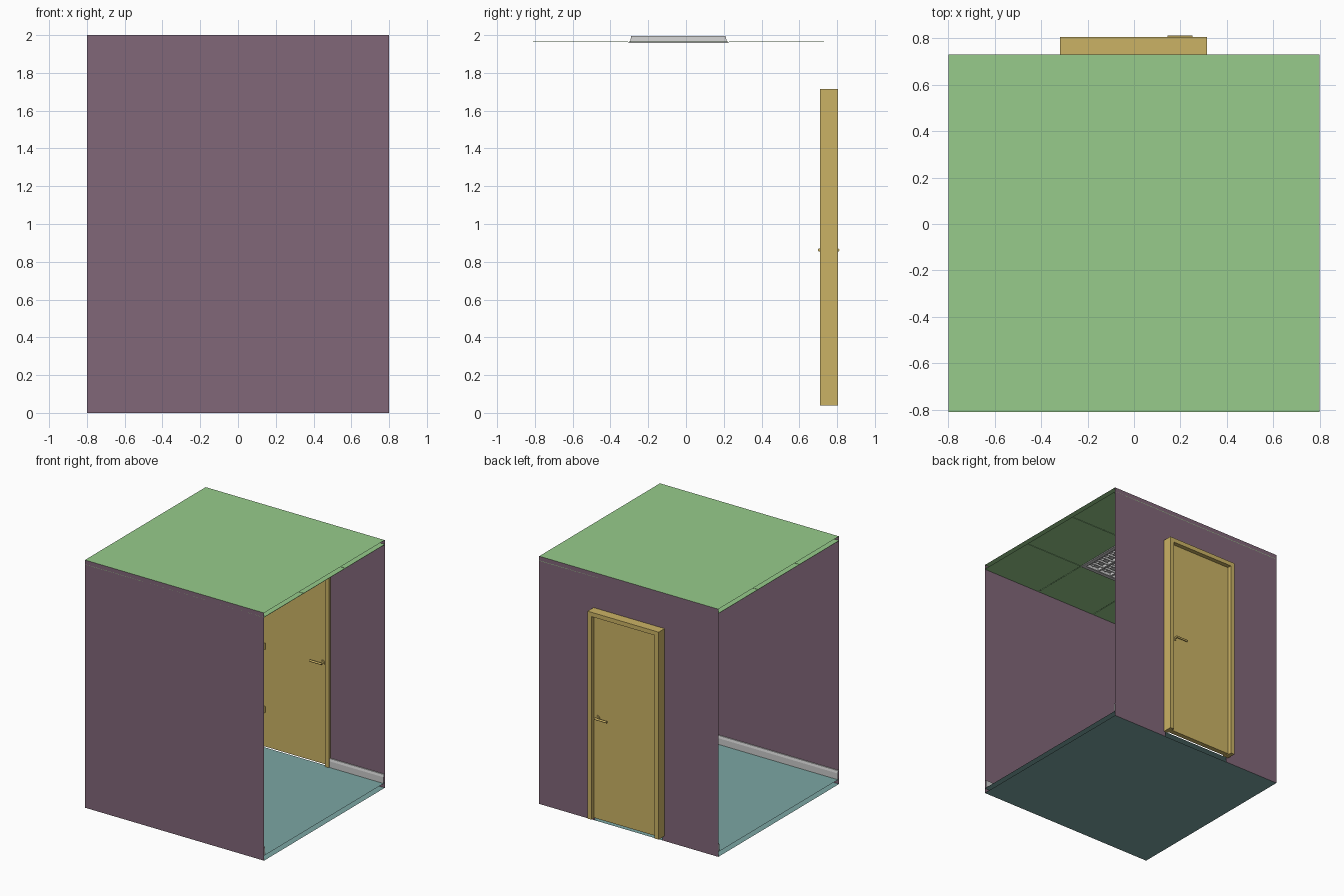
import bpy, bmesh, math
from mathutils import Matrix, Vector

if "Cube" in bpy.data.objects:
    bpy.data.objects.remove(bpy.data.objects["Cube"])


def material(name, rgb):
    m = bpy.data.materials.new(name)
    m.diffuse_color = (*rgb, 1)
    m.use_nodes = True
    m.node_tree.nodes["Principled BSDF"].inputs["Base Color"].default_value = m.diffuse_color
    return m


PURPLE = material("wall_paint", (0.22, 0.135, 0.19))
GREEN = material("ceiling_green", (0.31, 0.6, 0.26))
TEAL = material("floor_teal", (0.2, 0.38, 0.37))
GOLD = material("door_wood", (0.6, 0.45, 0.13))

X, Y0, Y1, H = 0.8, -0.81, 0.73, 2.0
FLOOR, CEIL = 0.04, 1.963
YC = (Y0 + Y1) / 2


def finish(name, bm, mat=None):
    me = bpy.data.meshes.new(name)
    bm.to_mesh(me)
    bm.free()
    ob = bpy.data.objects.new(name, me)
    bpy.context.collection.objects.link(ob)
    if mat:
        me.materials.append(mat)
    return ob


def add_box(bm, x0, x1, y0, y1, z0, z1):
    m = Matrix.Translation(((x0 + x1) / 2, (y0 + y1) / 2, (z0 + z1) / 2))
    bmesh.ops.create_cube(bm, size=1, matrix=m @ Matrix.Diagonal((x1 - x0, y1 - y0, z1 - z0, 1)))


def add_rod(bm, a, b, r, sides=16):
    a, b = Vector(a), Vector(b)
    rot = (b - a).to_track_quat('Z', 'Y').to_matrix().to_4x4()
    res = bmesh.ops.create_cone(bm, cap_ends=True, segments=sides, radius1=r, radius2=r,
                                depth=(b - a).length, matrix=Matrix.Translation((a + b) / 2) @ rot)
    for f in {f for v in res['verts'] for f in v.link_faces}:
        f.smooth = len(f.verts) == 4


def sheet(name, points, mat):
    bm = bmesh.new()
    bm.faces.new([bm.verts.new(p) for p in points])
    return finish(name, bm, mat)


def level(name, z, mat):
    return sheet(name, [(-X, Y0, z), (X, Y0, z), (X, Y1, z), (-X, Y1, z)], mat)


# Floors, roof and walls are thin sheets; both sides of the room are open
level("floor_base", 0, TEAL).data.flip_normals()
level("floor_surface", FLOOR, TEAL)
level("roof", H, GREEN)
sheet("front_wall", [(-X, Y0, 0), (X, Y0, 0), (X, Y0, H), (-X, Y0, H)], PURPLE)
W, HT = 0.3, 1.69
sheet("back_wall", [(x, Y1, z) for x, z in
                    [(X, 0), (W, 0), (W, HT), (-W, HT), (-W, 0), (-X, 0), (-X, H), (X, H)]], PURPLE)


# Baseboards: open extruded profile along the walls
def baseboard(name, xa, xb, y, side):
    prof = [(0.014, FLOOR), (0.014, 0.09), (0.009, 0.11), (0, 0.11)]
    bm = bmesh.new()
    rows = [[bm.verts.new((x, y + side * d, z)) for d, z in prof] for x in (xa, xb)]
    for i in range(len(prof) - 1):
        bm.faces.new((rows[0][i], rows[0][i + 1], rows[1][i + 1], rows[1][i]))
    bmesh.ops.recalc_face_normals(bm, faces=bm.faces)
    finish(name, bm)


baseboard("front_baseboard", -X, X, Y0, 1)
baseboard("back_baseboard_left", -X, -0.32, Y1, -1)
baseboard("back_baseboard_right", 0.315, X, Y1, -1)

# Suspended ceiling: 3 x 3 tiles, the middle one is the lamp
LX, LY = 0.27, 0.265
xs, ys = [-X, -LX, LX, X], [Y0, YC - LY, YC + LY, Y1]
bm = bmesh.new()
g = 0.002
for i in range(3):
    for j in range(3):
        if (i, j) != (1, 1):
            add_box(bm, xs[i] + g * (i > 0), xs[i + 1] - g * (i < 2),
                    ys[j] + g * (j > 0), ys[j + 1] - g * (j < 2), CEIL, CEIL + 0.003)
finish("ceiling_tiles", bm, GREEN)

# Lamp housing: tapered tray, open below
bm = bmesh.new()
lo, hi = [[bm.verts.new((sx * a, YC + sy * a, z)) for sx, sy in ((-1, -1), (1, -1), (1, 1), (-1, 1))]
          for a, z in ((0.256, CEIL), (0.25, 1.996))]
for i in range(4):
    j = (i + 1) % 4
    bm.faces.new((lo[i], lo[j], hi[j], hi[i]))
bm.faces.new(hi)
finish("lamp_housing", bm)

# Lamp rim
bm = bmesh.new()
for s in (-1, 1):
    a, b = sorted((s * 0.24, s * LX))
    add_box(bm, a, b, YC - LY, YC + LY, 1.957, 1.964)
    a, b = sorted((YC + s * 0.235, YC + s * LY))
    add_box(bm, -0.24, 0.24, a, b, 1.957, 1.964)
finish("lamp_rim", bm)

# Lamp louvres and tubes
bm = bmesh.new()
for i in range(1, 4):
    x = -0.24 + i * 0.12
    add_box(bm, x - 0.008, x + 0.008, YC - 0.235, YC + 0.235, 1.96, 1.985)
for i in range(4):
    x = -0.24 + i * 0.12
    for j in range(1, 8):
        y = YC - 0.235 + j * 0.47 / 8
        add_box(bm, x, x + 0.12, y - 0.002, y + 0.002, 1.961, 1.978)
finish("lamp_louvres", bm)
bm = bmesh.new()
for i in range(4):
    x = -0.18 + i * 0.12
    add_rod(bm, (x, YC - 0.235, 1.986), (x, YC + 0.235, 1.986), 0.008, 12)
finish("lamp_tubes", bm)

# Door frame: one U profile pushed through the wall
outer = [(-0.32, FLOOR), (-0.32, 1.715), (0.315, 1.715), (0.315, FLOOR)]
inner = [(0.28, FLOOR), (0.28, 1.68), (-0.285, 1.68), (-0.285, FLOOR)]
bm = bmesh.new()
f = bm.faces.new([bm.verts.new((x, 0.71, z)) for x, z in outer + inner])
ext = bmesh.ops.extrude_face_region(bm, geom=[f])
bmesh.ops.translate(bm, vec=(0, 0.096, 0), verts=[v for v in ext['geom'] if isinstance(v, bmesh.types.BMVert)])
bmesh.ops.recalc_face_normals(bm, faces=bm.faces)
finish("door_frame", bm, GOLD)

# Door leaf
bm = bmesh.new()
add_box(bm, -0.282, 0.277, 0.735, 0.775, 0.045, 1.677)
finish("door_leaf", bm, GOLD)

# Handles on both faces: round plate, neck and lever
for name, y, tip in (("inner_handle", 0.735, 0.706), ("outer_handle", 0.775, 0.804)):
    s = 1 if tip > y else -1
    bm = bmesh.new()
    add_rod(bm, (0.245, y, 0.862), (0.245, y + s * 0.006, 0.862), 0.019, 20)
    add_rod(bm, (0.245, y, 0.862), (0.245, tip, 0.862), 0.008)
    add_rod(bm, (0.252, tip, 0.862), (0.145, tip, 0.862), 0.008)
    finish(name, bm, GOLD)

# Hinges on the room side
bm = bmesh.new()
for z in (0.345, 0.855, 1.37):
    add_rod(bm, (-0.277, 0.732, z - 0.025), (-0.277, 0.732, z + 0.025), 0.007, 12)
finish("door_hinges", bm, GOLD)
